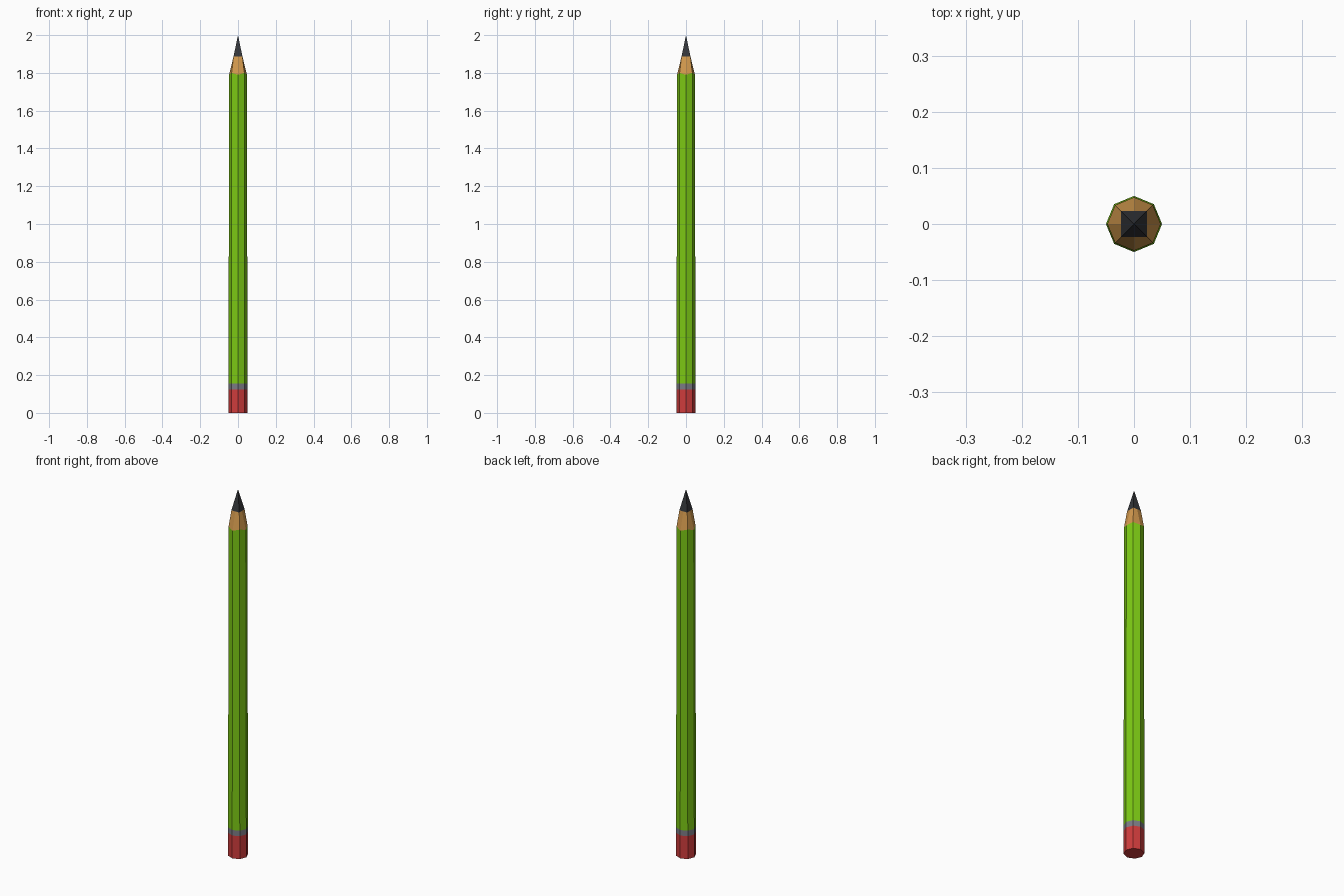
import bpy
import bmesh
import math

if "Cube" in bpy.data.objects:
    bpy.data.objects.remove(bpy.data.objects["Cube"])


def material(name, rgb):
    m = bpy.data.materials.new(name)
    m.diffuse_color = (*rgb, 1.0)
    m.use_nodes = True
    m.node_tree.nodes["Principled BSDF"].inputs["Base Color"].default_value = m.diffuse_color
    return m


def ring(r_card, z_card, r_diag=None, z_diag=None):
    """Eight points; corners on the axes and on the diagonals may differ."""
    r_diag = r_card if r_diag is None else r_diag
    z_diag = z_card if z_diag is None else z_diag
    pts = []
    for i in range(8):
        a = math.radians(45 * i)
        r, z = (r_diag, z_diag) if i % 2 else (r_card, z_card)
        pts.append((r * math.cos(a), r * math.sin(a), z))
    return pts


def loft(name, lower, upper, mat, cap_bottom=False):
    """Join two rings (or a ring and an apex) with flat faces."""
    bm = bmesh.new()
    lo = [bm.verts.new(p) for p in lower]
    up = [bm.verts.new(p) for p in upper]
    n = len(lo)
    for i in range(n):
        j = (i + 1) % n
        if len(up) == 1:
            bm.faces.new((lo[i], lo[j], up[0]))
        else:
            bm.faces.new((lo[i], lo[j], up[j], up[i]))
    if cap_bottom:
        bm.faces.new(lo[::-1])
    mesh = bpy.data.meshes.new(name)
    bm.to_mesh(mesh)
    bm.free()
    mesh.materials.append(mat)
    obj = bpy.data.objects.new(name, mesh)
    bpy.context.collection.objects.link(obj)
    return obj


red = material("eraser red", (0.62, 0.045, 0.045))
grey = material("band grey", (0.20, 0.20, 0.235))
green = material("paint green", (0.20, 0.58, 0.007))
wood = material("bare wood", (0.65, 0.32, 0.075))
graphite = material("graphite", (0.036, 0.038, 0.043))

# Rings from the eraser end up to the tip
base = ring(0.050, 0.0)
eraser_top = ring(0.050, 0.125)
band_top = ring(0.050, 0.155)
paint_top = ring(0.0475, 1.79, 0.0475, 1.80)
lead_base = ring(0.0235, 1.887, 0.0235 * math.sqrt(2), 1.887)  # square

# Parts
loft("eraser", base, eraser_top, red, cap_bottom=True)
loft("metal_band", eraser_top, band_top, grey)
loft("painted_shaft", band_top, paint_top, green)
loft("sharpened_wood", paint_top, lead_base, wood)
loft("lead_tip", lead_base, [(0, 0, 2.0)], graphite)
